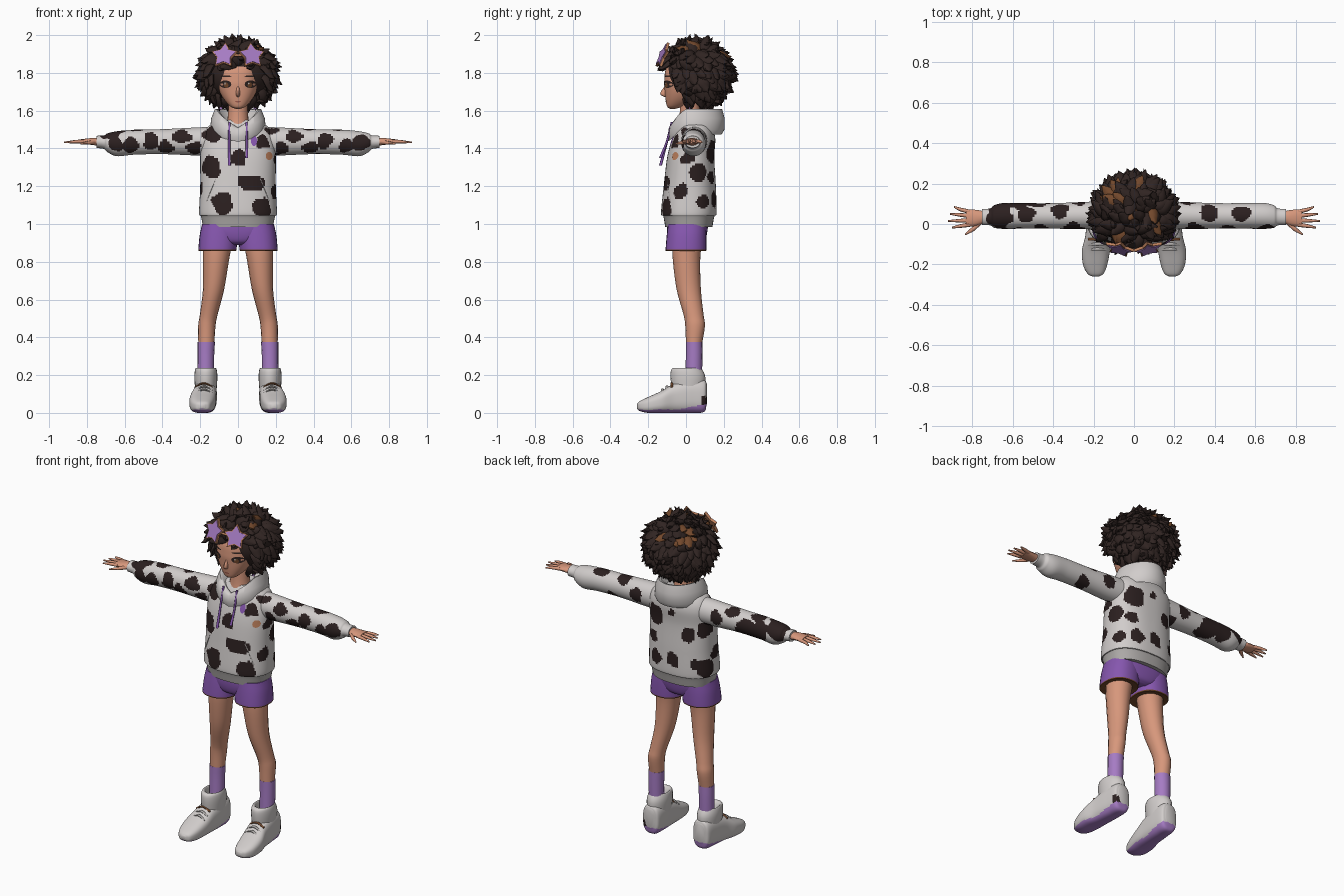
import bpy, bmesh, math, random
from mathutils import Vector, Matrix, noise
from mathutils.bvhtree import BVHTree

random.seed(4)
cube = bpy.data.objects.get("Cube")
if cube:
    bpy.data.objects.remove(cube, do_unlink=True)

COLOURS = {
    "skin": (.68, .31, .2), "hair_dark": (.03, .018, .016), "hair_brown": (.17, .065, .025),
    "cloth_white": (.64, .61, .6), "patch_black": (.024, .014, .014), "rib_grey": (.42, .4, .39),
    "purple": (.24, .095, .43), "lilac": (.38, .2, .55), "tan": (.52, .22, .11), "rose": (.36, .11, .08),
}
MATS = {}
for label, rgb in COLOURS.items():
    m = bpy.data.materials.new(label)
    m.use_nodes = True
    m.diffuse_color = (*rgb, 1)
    node = next(n for n in m.node_tree.nodes if n.type == 'BSDF_PRINCIPLED')
    node.inputs["Base Color"].default_value = (*rgb, 1)
    node.inputs["Roughness"].default_value = .8
    MATS[label] = m


def finish(bm, name, mats, sharp=50):
    bmesh.ops.recalc_face_normals(bm, faces=bm.faces)
    me = bpy.data.meshes.new(name)
    bm.to_mesh(me)
    bm.free()
    for label in mats.split():
        me.materials.append(MATS[label])
    me.shade_smooth()
    me.set_sharp_from_angle(angle=math.radians(sharp))
    ob = bpy.data.objects.new(name, me)
    bpy.context.collection.objects.link(ob)
    return ob


def skin_rings(bm, rings, caps=True):
    rows = [[bm.verts.new(p) for p in ring] for ring in rings]
    n = len(rows[0])
    for lo, hi in zip(rows, rows[1:]):
        for i in range(n):
            j = (i + 1) % n
            bm.faces.new((lo[i], lo[j], hi[j], hi[i]))
    if caps:
        bm.faces.new(rows[0])
        bm.faces.new(rows[-1])


def loft(name, mats, axis, sections, seg=20, sub=4, power=2, side=1):
    """Smooth tube through (x, y, z, half width, half depth) sections."""
    s = [Vector(v) for v in sections]
    s = [s[0] * 2 - s[1]] + s + [s[-1] * 2 - s[-2]]
    steps = []
    for k in range(1, len(s) - 2):
        a, b, c, d = s[k - 1:k + 3]
        for t in (i / sub for i in range(sub)):
            steps.append((b * 2 + (c - a) * t + (a * 2 - b * 5 + c * 4 - d) * t * t
                          + (b * 3 - a - c * 3 + d) * t ** 3) / 2)
    steps.append(s[-2])
    rings = []
    for x, y, z, w, h in steps:
        ring = []
        for i in range(seg):
            ang = math.tau * i / seg
            u, v = (math.copysign(abs(f) ** (2 / power), f) for f in (math.cos(ang), math.sin(ang)))
            off = {'x': (0, u * w, v * h), 'y': (u * w, 0, v * h), 'z': (u * w, v * h, 0)}[axis]
            ring.append(((x + off[0]) * side, y + off[1], z + off[2]))
        rings.append(ring)
    bm = bmesh.new()
    skin_rings(bm, rings)
    return finish(bm, name, mats)


def paint(ob, rule):
    for p in ob.data.polygons:
        p.material_index = int(rule(p.center, p.normal))


def plate(name, target, mat, points, lift=.004):
    """Thin fan laid on the front of a target surface."""
    me = target.data
    tree = BVHTree.FromPolygons([v.co for v in me.vertices], [p.vertices for p in me.polygons])
    mid = tuple(sum(c) / len(points) for c in zip(*points))
    bm, vs = bmesh.new(), []
    for x, z in [mid] + points:
        hit = tree.ray_cast(Vector((x, -1, z)), Vector((0, 1, 0)))[0]
        vs.append(bm.verts.new((x, (hit.y if hit else -.05) - lift, z)))
    for i in range(1, len(vs)):
        bm.faces.new((vs[0], vs[i], vs[i % len(points) + 1]))
    return finish(bm, name, mat)


def oval(x, z, w, h, n=16):
    return [(x + w * math.cos(math.tau * i / n), z + h * math.sin(math.tau * i / n)) for i in range(n)]


# Patch centres and radii on the hoodie: front, flanks, back, dark right sleeve
SPOTS = [(-.13, -.04, 1.49, .058), (0, -.1, 1.35, .045), (-.15, -.08, 1.3, .058), (.13, -.07, 1.44, .035),
         (.05, -.12, 1.225, .046), (.105, -.115, 1.215, .048), (-.085, -.13, 1.11, .062),
         (.13, -.12, 1.09, .058), (.18, -.02, 1.51, .04),
         (.2, .07, 1.27, .05), (.2, -.03, 1.17, .045), (.2, .1, 1.12, .04), (.2, 0, 1.34, .035),
         (-.2, .08, 1.34, .055), (-.2, 0, 1.18, .045), (-.19, .08, 1.1, .055),
         (.11, .14, 1.38, .065), (-.11, .15, 1.31, .045), (-.16, .13, 1.13, .04), (-.02, .16, 1.14, .045),
         (.1, .15, 1.13, .045), (.13, .14, 1.25, .04), (-.01, .14, 1.43, .025),
         (-.47, .085, 1.42, .06), (-.56, .085, 1.43, .06), (-.66, .07, 1.46, .06), (-.67, .03, 1.5, .07)]
# Patches shared by both sleeves
for x, y, z in ((.3, -.02, 1.47), (.23, -.02, 1.4), (.38, -.02, 1.4), (.46, -.02, 1.44), (.57, -.02, 1.41),
                (.65, -.01, 1.43), (.37, .06, 1.5), (.53, .05, 1.5), (.27, .1, 1.44), (.43, .07, 1.38)):
    SPOTS += [(x, y, z, .043), (-x, y, z, .043)]


def spotted(p, n):
    q = p + noise.noise_vector(p * 18) * .02
    return any((q - Vector(c[:3])).length < c[3] for c in SPOTS)


# Hoodie body with ribbed hem
body = loft("hoodie_body", "cloth_white patch_black rib_grey", 'z', [
    (0, .015, .985, .185, .125), (0, .015, 1.04, .196, .135), (0, .015, 1.06, .206, .147),
    (0, .02, 1.2, .2, .138), (0, .025, 1.35, .2, .125), (0, .04, 1.45, .195, .115),
    (0, .045, 1.51, .165, .095), (0, .045, 1.55, .1, .07)], seg=144, sub=14, power=2.4)
paint(body, lambda p, n: 2 if p.z < 1.045 else spotted(p, n))
plate("chest_patch_purple", body, "purple", oval(.085, 1.44, .016, .028))
plate("chest_patch_brown", body, "tan", oval(.165, 1.36, .018, .022))
for s in (1, -1):
    plate("pocket_edge", body, "rib_grey", [(s * .17, 1.12), (s * .12, 1.24), (s * .116, 1.24), (s * .165, 1.12)])

# Draped hood and collar, cut to a straight V at the front
rings = []
for base, back, z, dip in ((.14, .02, 1.475, .04), (.148, .028, 1.5, .04), (.142, .035, 1.56, .06),
                           (.122, .04, 1.61, .1), (.108, .035, 1.605, .1), (.075, .02, 1.53, .07)):
    ring = []
    for i in range(48):
        a = math.tau * i / 48
        r = base + back * (1 - math.cos(a)) / 2
        front = max(0, 1 - min(a, math.tau - a) / 1.25)
        ring.append((base * math.sin(a), .04 - .93 * r * math.cos(a), z - dip * front))
    rings.append(ring)
bm = bmesh.new()
skin_rings(bm, rings, caps=False)
finish(bm, "hood", "cloth_white", 70)
for s, end in ((-1, 1.31), (1, 1.35)):
    loft("drawstring", "purple", 'z', [(s * .045, -.075, 1.54, .006, .006), (s * .047, -.1, 1.44, .006, .006),
                                       (s * .046, -.135, end, .008, .008)], seg=8)

for s, tag in ((1, "left_"), (-1, "right_")):
    # Sleeves and hands
    sleeve = loft(tag + "sleeve", "cloth_white patch_black", 'x', [
        (.12, .045, 1.44, .07, .075), (.22, .042, 1.437, .068, .074), (.4, .04, 1.436, .063, .066),
        (.55, .04, 1.433, .063, .066), (.64, .04, 1.425, .064, .066), (.69, .037, 1.43, .056, .05),
        (.71, .035, 1.433, .042, .036), (.75, .035, 1.435, .04, .032)], seg=64, sub=14, side=s)
    paint(sleeve, spotted)
    loft(tag + "palm", "skin", 'x', [(.73, .035, 1.435, .026, .022), (.78, .03, 1.437, .04, .018),
                                     (.83, .03, 1.437, .042, .012)], seg=14, side=s)
    for y, tip, reach in ((.06, .085, .89), (.04, .05, .91), (.018, .015, .92), (-.003, -.018, .9)):
        loft(tag + "finger", "skin", 'x', [(.81, y, 1.437, .011, .01), (.86, (y + tip) / 2, 1.436, .009, .009),
                                           (reach, tip, 1.432, .004, .004)], seg=8, side=s)
    loft(tag + "thumb", "skin", 'x', [(.75, .015, 1.435, .012, .012), (.79, -.02, 1.43, .014, .01),
                                      (.835, -.052, 1.425, .004, .004)], seg=8, side=s)
    # Shorts leg with dark underside, leg and sock
    shorts = loft(tag + "shorts_leg", "purple hair_brown", 'z', [
        (.1, .005, 1.0, .09, .1), (.103, .003, .94, .1, .105), (.109, 0, .865, .101, .108),
        (.109, 0, .86, .098, .105)], power=2.3, seg=28, side=s)
    paint(shorts, lambda p, n: p.z < .865)
    loft(tag + "leg", "skin", 'z', [
        (.108, .005, .9, .078, .078), (.117, .003, .8, .068, .072), (.13, .015, .65, .056, .064),
        (.155, .04, .52, .047, .053), (.165, .048, .46, .046, .052), (.168, .042, .36, .042, .042)],
        seg=16, side=s)
    loft(tag + "sock", "lilac", 'z', [(.168, .043, .375, .046, .044), (.17, .043, .3, .044, .044),
                                      (.17, .04, .15, .043, .044)], seg=16, side=s)
    # Shoe: body with coloured sole, padded collar, laces
    shoe = loft(tag + "shoe", "cloth_white lilac patch_black", 'y', [
        (.17, .11, .1, .03, .055), (.17, .095, .09, .053, .085), (.172, .03, .09, .06, .09),
        (.178, -.06, .078, .063, .078), (.188, -.13, .058, .069, .058), (.192, -.2, .042, .06, .042),
        (.19, -.245, .036, .04, .026), (.19, -.26, .035, .015, .012)], seg=56, sub=8, power=2.8, side=s)
    paint(shoe, lambda p, n: 1 if n.z < -.6 or p.z < .03 + .2 * (p.y - .02)
          else 2 * (s > 0 and p.y > .08 and p.z < .085 and p.x > .19))
    loft(tag + "shoe_collar", "cloth_white", 'z', [
        (.17, .012, .11, .056, .085), (.17, .01, .19, .061, .092), (.17, .004, .232, .056, .08),
        (.17, .014, .232, .048, .062), (.17, .03, .17, .042, .05)], seg=24, side=s)
    for y, z, mat in ((-.075, .157, "hair_brown"), (-.1, .14, "rib_grey"), (-.125, .124, "rib_grey")):
        loft(tag + "lace", mat, 'x', [(.135, y, z - .02, .007, .005), (.18, y, z, .008, .006),
                                      (.228, y, z - .02, .007, .005)], seg=8, side=s)

loft("shorts_waist", "purple", 'z', [(0, .01, 1.03, .17, .11), (0, .006, .96, .19, .107),
                                     (0, .005, .91, .13, .095), (0, .005, .89, .06, .07)], seg=36, power=2.5)

# Neck, head and nose
loft("neck", "skin", 'z', [(0, .02, 1.48, .075, .07), (0, .02, 1.56, .055, .055), (0, .02, 1.7, .05, .05)])
head = loft("head", "skin", 'z', [
    (0, -.07, 1.61, .012, .015), (0, -.058, 1.622, .04, .042), (0, -.03, 1.66, .075, .078),
    (0, -.008, 1.71, .102, .105), (0, 0, 1.76, .112, .115), (0, .008, 1.83, .108, .11),
    (0, .03, 1.88, .07, .07)], seg=40, sub=6, power=2.3)
loft("nose", "skin", 'z', [(0, -.1, 1.735, .006, .01), (0, -.113, 1.69, .011, .024),
                           (0, -.1, 1.672, .007, .012)], seg=12)
for s in (1, -1):
    plate("eye", head, "hair_dark", oval(s * .067, 1.74, .032, .02))
    plate("iris", head, "hair_brown", oval(s * .063, 1.735, .012, .014), .006)
    plate("eye_glint", head, "cloth_white", oval(s * .063 - .006, 1.744, .004, .005, 8), .008)
    plate("eyebrow", head, "hair_dark", oval(s * .065, 1.782, .03, .005))
    loft("earring", "lilac", 'z', [(s * .09, .02, 1.63, .008, .006), (s * .09, .02, 1.605, .009, .006)], seg=8)
plate("mouth", head, "rose", oval(0, 1.648, .016, .004))

# Hair: a rounded core covered in plump tapered curls
CENTRE, SIZE = Vector((0, .055, 1.795)), Vector((.178, .16, .152))
bm = bmesh.new()
bmesh.ops.create_uvsphere(bm, u_segments=32, v_segments=20, radius=1,
                          matrix=Matrix.Translation(CENTRE) @ Matrix.Diagonal((*SIZE, 1)))
finish(bm, "hair_core", "hair_dark")
curls = {"hair_dark": bmesh.new(), "hair_brown": bmesh.new()}
COUNT = 320
for i in range(COUNT):
    h = 1 - 2 * (i + .5) / COUNT
    a = i * math.pi * (3 - math.sqrt(5))
    flat = math.sqrt(1 - h * h)
    n = Vector((flat * math.cos(a), flat * math.sin(a), h))
    p = CENTRE + n * SIZE
    if h < -.9 or (p.z < 1.845 and p.y < 0 and abs(p.x) < .13):
        continue
    drift = Vector((random.uniform(-.8, .8), random.uniform(-.4, .9), random.uniform(-1.4, 0)))
    t = (drift - n * drift.dot(n)).normalized()
    w = t.cross(n)
    size = random.uniform(.85, 1.15)
    rings = []
    for out, along, rad in ((-.02, -.015, .02), (.01, .002, .028), (.022, .03, .025),
                            (.03, .052, .016), (.046, .064, .002)):
        mid = p + (n * out + t * along) * size
        up = (n - t * .5).normalized()
        rings.append([mid + (w * math.cos(k * math.tau / 6) + up * .6 * math.sin(k * math.tau / 6)) * rad * size
                      for k in range(6)])
    top = h > .55 and abs(p.x) < .11 and random.random() < .16
    skin_rings(curls["hair_brown" if top else "hair_dark"], rings)
for label, bm in curls.items():
    finish(bm, label + "_curls", label, 80)


# Star glasses pushed up on the hair
def star(name, mat, s, scale, depth, lift):
    bm = bmesh.new()
    vs = []
    for k in range(10):
        r = (.043 if k % 2 else .075) * scale
        vs.append(bm.verts.new((r * math.sin(k * math.pi / 5), 0, r * math.cos(k * math.pi / 5))))
    out = bmesh.ops.extrude_face_region(bm, geom=[bm.faces.new(vs)])["geom"]
    bmesh.ops.translate(bm, verts=[v for v in out if isinstance(v, bmesh.types.BMVert)], vec=(0, depth, 0))
    ob = finish(bm, name, mat, 30)
    turn = Matrix.Rotation(s * .25, 4, 'Z') @ Matrix.Rotation(-.4, 4, 'X')
    ob.matrix_world = Matrix.Translation((s * .073, -.128, 1.893)) @ turn @ Matrix.Translation((0, -lift, 0))


for s in (1, -1):
    star("star_frame", "tan", s, 1, .014, 0)
    star("star_lens", "lilac", s, .86, .006, .004)
loft("glasses_bridge", "tan", 'x', [(-.04, -.13, 1.893, .006, .007), (.04, -.13, 1.893, .006, .007)], seg=8)
